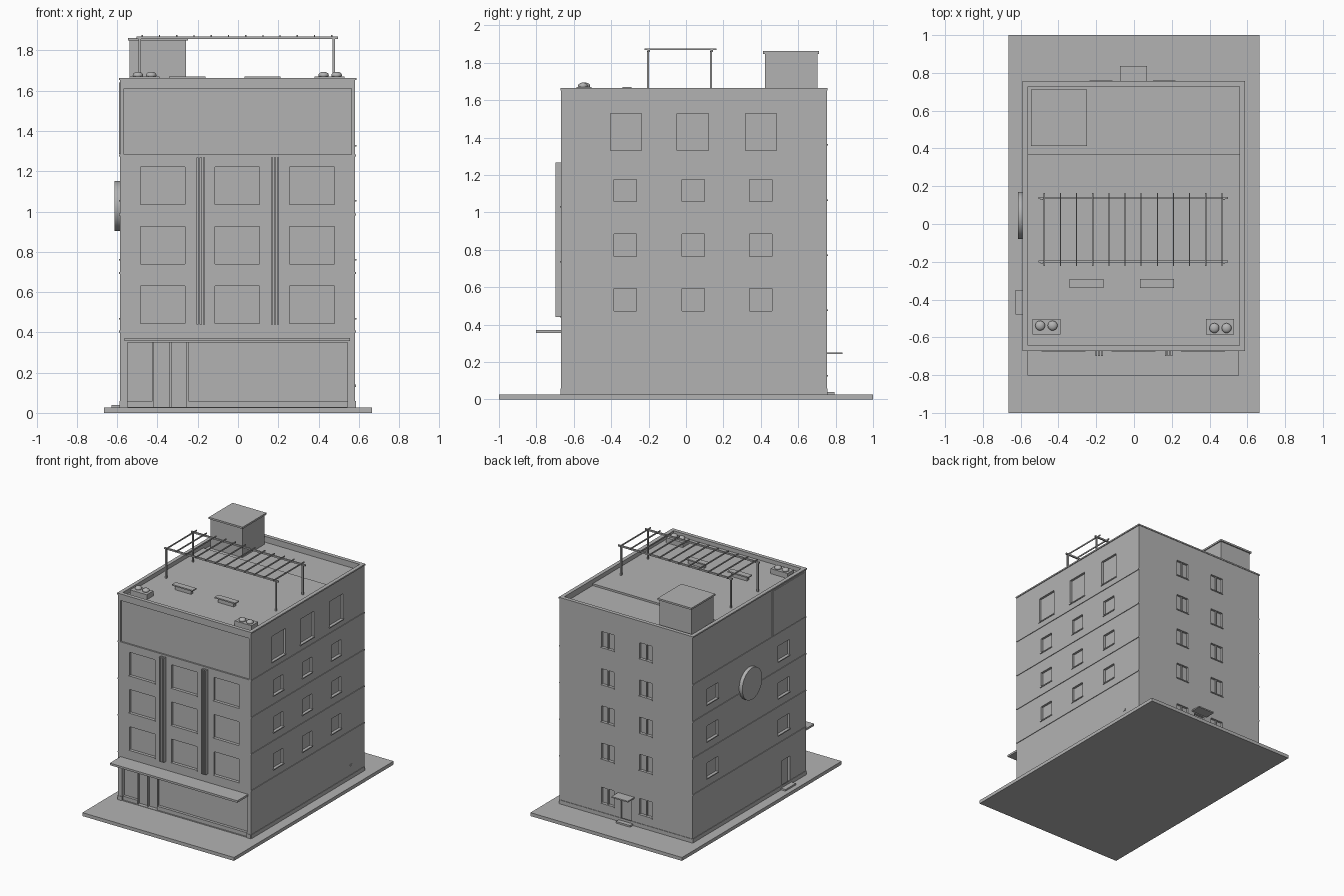
import bpy, bmesh
from mathutils import Matrix, Vector

cube = bpy.data.objects.get("Cube")
if cube:
    bpy.data.objects.remove(cube, do_unlink=True)

grey = bpy.data.materials.new("plain_grey")
grey.use_nodes = True
COL = (0.45, 0.45, 0.45, 1)
grey.diffuse_color = COL
grey.node_tree.nodes["Principled BSDF"].inputs["Base Color"].default_value = COL

# Building limits
X0, X1, Y0, Y1, ROOF = -0.585, 0.582, -0.668, 0.753, 1.63


def finish(name, bm):
    mesh = bpy.data.meshes.new(name)
    bm.to_mesh(mesh)
    bm.free()
    mesh.materials.append(grey)
    ob = bpy.data.objects.new(name, mesh)
    bpy.context.collection.objects.link(ob)
    return ob


def boxes(name, items):
    """One object from boxes given as (x0, x1, y0, y1, z0, z1)."""
    bm = bmesh.new()
    for a, b, c, d, e, f in items:
        m = (Matrix.Translation(((a + b) / 2, (c + d) / 2, (e + f) / 2))
             @ Matrix.Diagonal((b - a, d - c, f - e, 1)))
        bmesh.ops.create_cube(bm, size=1, matrix=m)
    return finish(name, bm)


def on_wall(wall, u0, u1, z0, z1, near, far):
    """Box on a wall; near and far are distances outward from its face."""
    if wall in "front back":
        s, face = (-1, Y0) if wall == "front" else (1, Y1)
        p = sorted((face + s * near, face + s * far))
        return (u0, u1, *p, z0, z1)
    s, face = (-1, X0) if wall == "west" else (1, X1)
    p = sorted((face + s * near, face + s * far))
    return (*p, u0, u1, z0, z1)


# Window layout: wall, left, right, bottom, top
windows = []
for u in (-0.485, -0.115, 0.255):
    for z in (0.445, 0.74, 1.035):
        windows.append(("front", u, u + 0.223, z, z + 0.185))
for z in (0.472, 0.765, 1.057):
    for u in (-0.385, -0.022, 0.34):
        windows.append(("east", u, u + 0.12, z, z + 0.12))
    for u in (-0.46, 0.435):
        windows.append(("west", u, u + 0.14, z, z + 0.12))
for u in (-0.405, -0.048, 0.317):
    windows.append(("east", u, u + 0.168, 1.33, 1.53))
for z in (0.13, 0.48, 0.775, 1.07, 1.365):
    for u in (-0.23, 0.105):
        windows.append(("back", u, u + 0.11, z, z + 0.125))

# Main block with recessed openings
walls = boxes("building_walls", [(X0, X1, Y0, Y1, 0.02, ROOF)])
cuts = [on_wall(*w, 0.02, -0.018) for w in windows]
cuts += [on_wall("front", -0.548, 0.545, 0.03, 0.35, 0.02, -0.03),     # storefront
         on_wall("front", -0.565, 0.563, 1.282, 1.61, 0.02, -0.012),   # top panel
         on_wall("back", -0.05, 0.045, 0.04, 0.235, 0.02, -0.018),     # rear door
         on_wall("west", -0.465, -0.365, 0.04, 0.25, 0.02, -0.018),    # side door
         (X0 - 1, X1 + 1, 0.37, 1, 1.615, 2)]                          # lower rear roof
cutter = boxes("opening_cutter", cuts)
cutter.hide_render = True
mod = walls.modifiers.new("openings", "BOOLEAN")
mod.operation, mod.solver, mod.object = "DIFFERENCE", "EXACT", cutter
bpy.context.view_layer.objects.active = walls
bpy.ops.object.modifier_apply(modifier=mod.name)
bpy.data.objects.remove(cutter, do_unlink=True)

# Sills, and centre bars of rear windows
boxes("window_sills", [on_wall(w, a - 0.005, b + 0.005, z - 0.008, z, -0.018, 0.006)
                       for w, a, b, z, t in windows])
boxes("rear_window_bars", [on_wall(w, (a + b) / 2 - 0.005, (a + b) / 2 + 0.005, z, t, -0.018, -0.006)
                           for w, a, b, z, t in windows if w == "back"])

# Floor bands and plinth
boxes("floor_bands", [on_wall(w, Y0, Y1, z, z + 0.009, -0.002, 0.005)
                      for w in ("east", "west") for z in (0.4, 0.69, 0.98, 1.273)])
boxes("plinth", [on_wall(w, Y0, Y1, 0.02, 0.058, -0.002, 0.004) for w in ("east", "west")]
      + [on_wall("back", X0, X1, 0.02, 0.058, -0.002, 0.004),
         on_wall("front", X0, -0.548, 0.02, 0.058, -0.002, 0.004),
         on_wall("front", 0.545, X1, 0.02, 0.058, -0.002, 0.004)])
boxes("side_panel", [on_wall("west", -0.64, -0.245, 1.285, 1.64, -0.002, 0.005)])
boxes("wall_vent", [on_wall("east", 0.575, 0.597, 0.129, 0.141, -0.002, 0.005)])

# Ground slab
boxes("ground_slab", [(-0.665, 0.665, -1, 1, 0, 0.027)])

# Storefront base, door leaves and canopy
boxes("storefront_base", [on_wall("front", a, b, 0.025, 0.06, -0.03, -0.008)
                          for a, b in ((-0.548, -0.42), (-0.25, 0.545))])
boxes("storefront_door_frame", [on_wall("front", x, x + 0.009, 0.025, 0.35, -0.03, -0.015)
                                for x in (-0.425, -0.34, -0.255)])
boxes("front_canopy", [on_wall("front", -0.563, 0.556, 0.356, 0.372, -0.01, 0.135)])

# Front fins
boxes("front_fins", [on_wall("front", c + d - 0.005, c + d + 0.005, 0.44, 1.267, -0.002, 0.03)
                     for c in (-0.185, 0.183) for d in (-0.015, 0, 0.015)])

# Rear and side entrances
boxes("rear_canopy", [on_wall("back", -0.075, 0.068, 0.242, 0.252, -0.005, 0.083)])
boxes("rear_step", [on_wall("back", -0.065, 0.06, 0.02, 0.04, -0.005, 0.04)])
boxes("side_step", [on_wall("west", -0.48, -0.35, 0.02, 0.04, -0.005, 0.043)])

# Round wall sign
bm = bmesh.new()
bmesh.ops.create_cone(bm, cap_ends=True, segments=48, radius1=0.125, radius2=0.125, depth=0.03,
                      matrix=Matrix.Translation((X0 - 0.013, 0.045, 1.027)) @ Matrix.Rotation(1.5707963, 4, "Y"))
disc = finish("round_wall_disc", bm)

# Parapet with coping
def ring(x0, x1, y0, y1, t, z0, z1):
    return [(x0, x1, y0, y0 + t, z0, z1), (x0, x1, y1 - t, y1, z0, z1),
            (x0, x0 + t, y0 + t, y1 - t, z0, z1), (x1 - t, x1, y0 + t, y1 - t, z0, z1)]


boxes("parapet", ring(X0, X1, Y0, Y1, 0.022, 1.61, 1.655))
boxes("parapet_coping", ring(X0 - 0.006, X1 + 0.006, Y0 - 0.004, Y1 + 0.004, 0.03, 1.653, 1.664))

# Stair house
boxes("stair_house", [(-0.538, -0.257, 0.422, 0.702, 1.6, 1.85)])
boxes("stair_house_cap", [(-0.546, -0.249, 0.413, 0.712, 1.848, 1.862)])

# Pergola
boxes("pergola_posts", [(x - 0.006, x + 0.006, y - 0.006, y + 0.006, 1.62, 1.862)
                        for x in (-0.488, 0.476) for y in (-0.203, 0.133)])
boxes("pergola_beams", [(-0.505, 0.497, y - 0.006, y + 0.006, 1.857, 1.869) for y in (-0.199, 0.138)])
boxes("pergola_slats", [(x - 0.003, x + 0.003, -0.222, 0.163, 1.867, 1.877)
                        for x in (-0.475 + 0.0855 * i for i in range(12))])

# Roof benches
benches = []
for x in (-0.342, 0.032):
    benches += [(x, x + 0.18, -0.339, -0.291, 1.661, 1.671),
                (x + 0.02, x + 0.16, -0.328, -0.302, 1.62, 1.662)]
boxes("roof_benches", benches)

# Planters with rounded shrubs
boxes("planters", [(x, x + 0.148, -0.586, -0.504, 1.62, 1.67) for x in (-0.538, 0.381)])
bm = bmesh.new()
for x, y in ((-0.497, -0.538), (-0.431, -0.538), (0.425, -0.551), (0.49, -0.551)):
    bmesh.ops.create_uvsphere(bm, u_segments=20, v_segments=12, radius=0.026,
                              matrix=Matrix.Translation((x, y, 1.677)) @ Matrix.Diagonal((1, 1, 0.65, 1)))
shrubs = finish("planter_shrubs", bm)

# Smooth the round parts
bpy.ops.object.select_all(action="DESELECT")
for ob in (disc, shrubs):
    ob.select_set(True)
    bpy.context.view_layer.objects.active = ob
bpy.ops.object.shade_smooth_by_angle()
